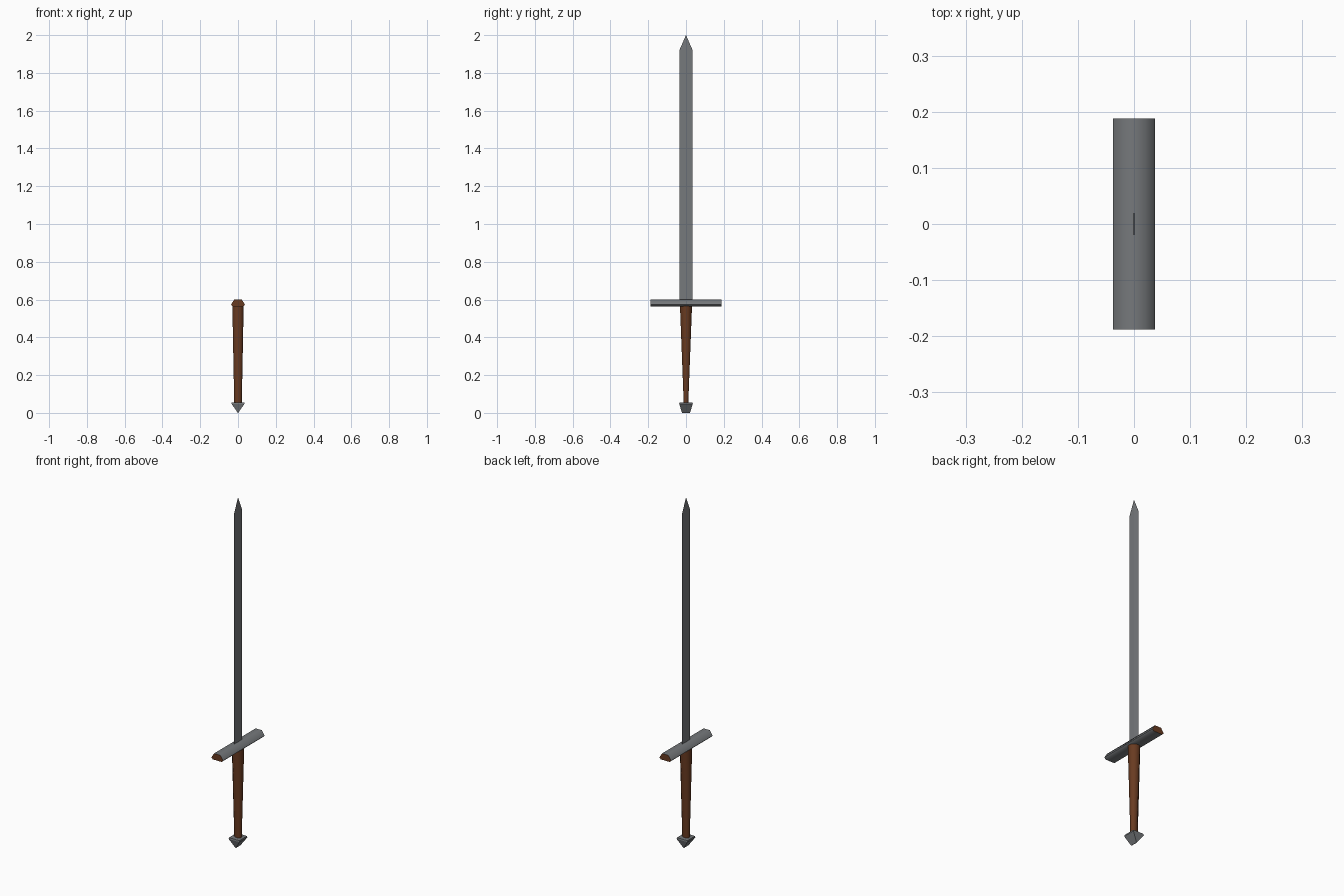
import bpy, math

if "Cube" in bpy.data.objects:
    bpy.data.objects.remove(bpy.data.objects["Cube"])

def material(name, rgb):
    m = bpy.data.materials.new(name)
    m.diffuse_color = (*rgb, 1)
    m.use_nodes = True
    m.node_tree.nodes["Principled BSDF"].inputs["Base Color"].default_value = m.diffuse_color
    return m

steel = material("steel grey", (0.18, 0.19, 0.2))
wood = material("brown leather", (0.14, 0.043, 0.015))

def loft(name, rings, mats, smooth=None):
    """Skin a list of equal-length rings and cap both ends."""
    n = len(rings[0])
    verts = [p for r in rings for p in r]
    faces = [[k * n + i, k * n + (i + 1) % n, (k + 1) * n + (i + 1) % n, (k + 1) * n + i]
             for k in range(len(rings) - 1) for i in range(n)]
    faces += [list(range(n))[::-1], list(range(len(verts) - n, len(verts)))]
    me = bpy.data.meshes.new(name)
    me.from_pydata(verts, [], faces)
    for m in mats:
        me.materials.append(m)
    ob = bpy.data.objects.new(name, me)
    bpy.context.collection.objects.link(ob)
    bpy.ops.object.select_all(action='DESELECT')
    ob.select_set(True)
    bpy.context.view_layer.objects.active = ob
    # consistent outward normals
    bpy.ops.object.mode_set(mode='EDIT')
    bpy.ops.mesh.select_all(action='SELECT')
    bpy.ops.mesh.normals_make_consistent(inside=False)
    bpy.ops.object.mode_set(mode='OBJECT')
    if smooth:
        bpy.ops.object.shade_smooth_by_angle(angle=math.radians(smooth))
    return ob

# Blade: wafer-thin diamond section with a short point
def diamond(w, t, z):
    return [(0, -w, z), (t, 0, z), (0, w, z), (-t, 0, z)]
loft("blade", [diamond(0.035, 0.001, 0.58), diamond(0.035, 0.001, 1.92),
               diamond(0.0003, 0.0003, 2.0)], [steel])

# Crossguard: bevelled bar along y with brown end caps
half = [(0.02, 0.6), (0.037, 0.573), (0.028, 0.564)]
section = half + [(-x, z) for x, z in reversed(half)]
guard = loft("crossguard", [[(x, y, z) for x, z in section] for y in (-0.188, 0.188)],
             [steel, wood], 70)
for p in guard.data.polygons:
    p.material_index = int(abs(p.normal.y) > 0.9)

# Grip: tapered oval, flatter toward the pommel
def oval(a, b, z, n=8):
    return [(a * math.cos(math.tau * (i + .5) / n) / math.cos(math.pi / n),
             b * math.sin(math.tau * (i + .5) / n) / math.cos(math.pi / n), z) for i in range(n)]
loft("grip", [oval(0.02, 0.012, 0.05), oval(0.03, 0.032, 0.57)], [wood], 50)

# Pommel: square block narrowing to a ridge along y
def rect(a, b, z):
    return [(-a, -b, z), (a, -b, z), (a, b, z), (-a, b, z)]
loft("pommel", [rect(0.001, 0.021, 0), rect(0.034, 0.036, 0.048), rect(0.033, 0.035, 0.056)], [steel])
